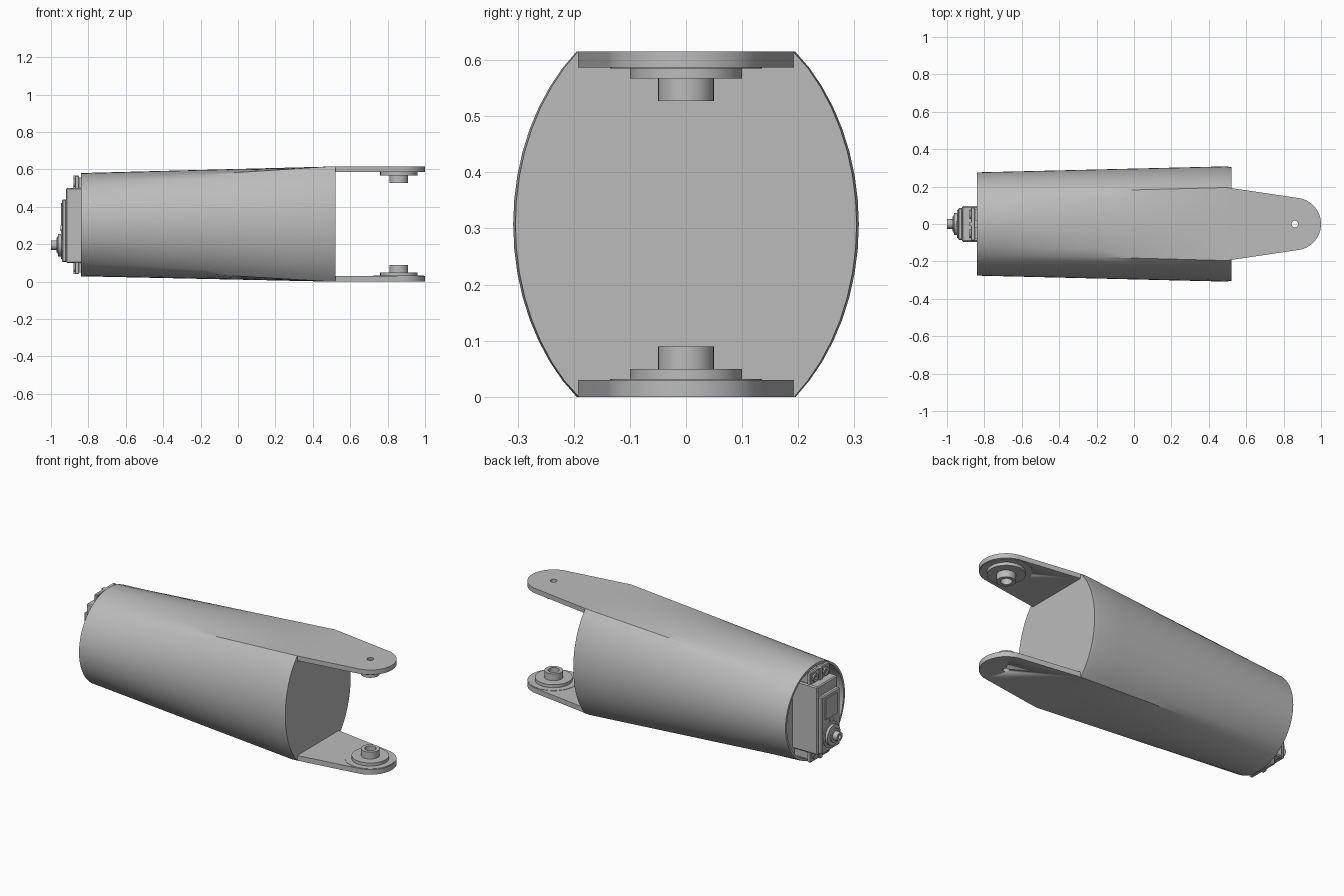
import bpy, bmesh
from math import sin, cos, pi, radians, atan2, sqrt
from mathutils import Matrix, Vector

if "Cube" in bpy.data.objects:
    bpy.data.objects.remove(bpy.data.objects["Cube"])

GREY = bpy.data.materials.new("plain grey")
GREY.use_nodes = True
GREY.diffuse_color = (0.5, 0.5, 0.5, 1)
GREY.node_tree.nodes["Principled BSDF"].inputs["Base Color"].default_value = (0.5, 0.5, 0.5, 1)

MID = 0.3075       # height of the long axis
PIVOT = 0.86       # x of the fork pivot


def finish(name, bm, angle=30):
    bmesh.ops.recalc_face_normals(bm, faces=bm.faces)
    me = bpy.data.meshes.new(name)
    bm.to_mesh(me)
    bm.free()
    ob = bpy.data.objects.new(name, me)
    bpy.context.collection.objects.link(ob)
    me.materials.append(GREY)
    bpy.ops.object.select_all(action='DESELECT')
    ob.select_set(True)
    bpy.context.view_layer.objects.active = ob
    bpy.ops.object.shade_smooth_by_angle(angle=radians(angle))
    return ob


def box(name, x, y, z, bevel=0.0):
    bm = bmesh.new()
    bmesh.ops.create_cube(bm, size=1)
    for v in bm.verts:
        v.co = [(a + b) / 2 + c * (b - a) for (a, b), c in zip((x, y, z), v.co)]
    if bevel:
        bmesh.ops.bevel(bm, geom=bm.edges[:], offset=bevel, segments=1, affect='EDGES')
    return finish(name, bm)


def lathe(name, profile, matrix, segs=32):
    """Closed (radius, height) loop spun around local z."""
    bm = bmesh.new()
    rings = [[bm.verts.new((r * cos(2 * pi * i / segs), r * sin(2 * pi * i / segs), h))
              for i in range(segs)] for r, h in profile]
    for a, b in zip(rings, rings[1:] + rings[:1]):
        for i in range(segs):
            j = (i + 1) % segs
            bm.faces.new((a[i], a[j], b[j], b[i]))
    bm.transform(matrix)
    return finish(name, bm)


def tube_ring(kind, shrink=0.0):
    """Section as (y, z): a circle at the servo end, a flat-topped oval at the fork."""
    pts = []
    half_y, half_z = 0.308 - shrink, 0.398
    circle = 0.276 - shrink
    c_edge, o_edge = atan2(0.224, 0.16), atan2(MID / half_z, 0.195 / 0.308)
    for side in (0, pi):
        for i in range(16):                      # curved flank
            t = i / 8 - 1 if i <= 16 else 1
            if kind == "circle":
                a = side + t * c_edge
                pts.append((circle * cos(a), MID - 0.003 + circle * sin(a)))
            else:
                a = side + t * o_edge
                pts.append((half_y * cos(a), MID + half_z * sin(a)))
        for i in range(8):                       # top or bottom
            t = i / 8
            if kind == "circle":
                a = side + c_edge + t * (pi - 2 * c_edge)
                pts.append((circle * cos(a), MID - 0.003 + circle * sin(a)))
            else:
                sign = 1 if side == 0 else -1
                pts.append((sign * (0.195 - shrink) * (1 - 2 * t), MID + sign * MID))
    return pts


# Tapered arm shell: floor of the recess, inner wall, rim, outer skin, closed fork end
bm = bmesh.new()
small, big = tube_ring("circle"), tube_ring("oval")
rings = [(-0.76, tube_ring("circle", 0.014)), (-0.84, tube_ring("circle", 0.014)), (-0.84, small)]
for k in range(1, 9):
    t = k / 8
    rings.append((-0.84 + 1.33 * t, [Vector(a).lerp(Vector(b), t) for a, b in zip(small, big)]))
rings.append((0.52, tube_ring("oval", 0.004)))
loops = [[bm.verts.new((x, p[0], p[1])) for p in pts] for x, pts in rings]
for a, b in zip(loops, loops[1:]):
    n = len(a)
    for i in range(n):
        bm.faces.new((a[i], a[(i + 1) % n], b[(i + 1) % n], b[i]))
bm.faces.new(loops[0])
bm.faces.new(loops[-1])
finish("arm_shell", bm)


def fork_plate(name, z0, z1):
    """Tapered plate with a rounded tip and a pivot hole."""
    bm = bmesh.new()
    outline = [(0.52, -0.192)]
    for i in range(25):
        a = radians(-81.5 + 163 * i / 24)
        outline.append((PIVOT + 0.14 * cos(a), 0.14 * sin(a)))
    outline.append((0.52, 0.192))
    face = bm.faces.new([bm.verts.new((x, y, z0)) for x, y in outline])
    up = bmesh.ops.extrude_face_region(bm, geom=[face])
    bmesh.ops.translate(bm, vec=(0, 0, z1 - z0),
                        verts=[v for v in up["geom"] if isinstance(v, bmesh.types.BMVert)])
    plate = finish(name, bm)
    cut = bmesh.new()
    bmesh.ops.create_cone(cut, cap_ends=True, segments=24, radius1=0.018, radius2=0.018,
                          depth=0.2, matrix=Matrix.Translation((PIVOT, 0, (z0 + z1) / 2)))
    cutter = finish("hole_cutter", cut)
    mod = plate.modifiers.new("hole", 'BOOLEAN')
    mod.operation, mod.object, mod.solver = 'DIFFERENCE', cutter, 'EXACT'
    bpy.context.view_layer.objects.active = plate
    bpy.ops.object.modifier_apply(modifier=mod.name)
    bpy.data.objects.remove(cutter)


# Fork plates and their stepped pivot bosses
fork_plate("lower_fork_plate", 0, 0.03)
fork_plate("upper_fork_plate", 2 * MID - 0.028, 2 * MID)
boss = [(0.018, 0), (0.135, 0), (0.135, 0.003), (0.1, 0.003), (0.1, 0.021), (0.05, 0.021),
        (0.05, 0.061), (0.03, 0.061), (0.03, 0.015), (0.018, 0.015)]
lathe("lower_pivot_boss", boss, Matrix.Translation((PIVOT, 0, 0.029)))
lathe("upper_pivot_boss", boss,
      Matrix.Translation((PIVOT, 0, 2 * MID - 0.027)) @ Matrix.Rotation(pi, 4, 'X'))

# Servo body, cover and mounting ears
box("servo_body", (-0.92, -0.75), (-0.095, 0.095), (0.1, 0.5), 0.006)
box("servo_cover", (-0.942, -0.915), (-0.085, 0.085), (0.105, 0.44), 0.006)
box("servo_label_plate", (-0.947, -0.94), (-0.055, 0.055), (0.3, 0.42))
out = Matrix.Rotation(-pi / 2, 4, 'Y')           # local z points to -x
for name, z0, z1 in (("lower", 0.04, 0.11), ("upper", 0.49, 0.567)):
    box(name + "_servo_ear", (-0.872, -0.85), (-0.09, 0.09), (z0, z1), 0.004)
    box(name + "_ear_rib", (-0.88, -0.868), (-0.012, 0.012), (z0, z1))
    for side, y in (("right", -0.05), ("left", 0.05)):
        box(f"{name}_{side}_ear_post", (-0.852, -0.75), (y - 0.03, y + 0.03), (z0 + 0.01, z1 - 0.01))
        lathe(f"{name}_{side}_ear_screw", [(0.01, 0), (0.024, 0), (0.024, 0.01), (0.01, 0.01)],
              Matrix.Translation((-0.87, y, (z0 + z1) / 2)) @ out, 20)

# Output shaft: collar, hub and hollow spline
shaft = [(0.001, 0), (0.075, 0), (0.075, 0.012), (0.06, 0.012), (0.06, 0.027), (0.04, 0.03),
         (0.04, 0.036), (0.026, 0.036), (0.026, 0.065), (0.012, 0.065), (0.012, 0.045), (0.001, 0.045)]
lathe("servo_output_shaft", shaft, Matrix.Translation((-0.935, 0, 0.195)) @ out)
lathe("servo_cover_screw", [(0.001, 0), (0.015, 0), (0.015, 0.008), (0.001, 0.008)],
      Matrix.Translation((-0.94, 0, 0.285)) @ out, 16)
